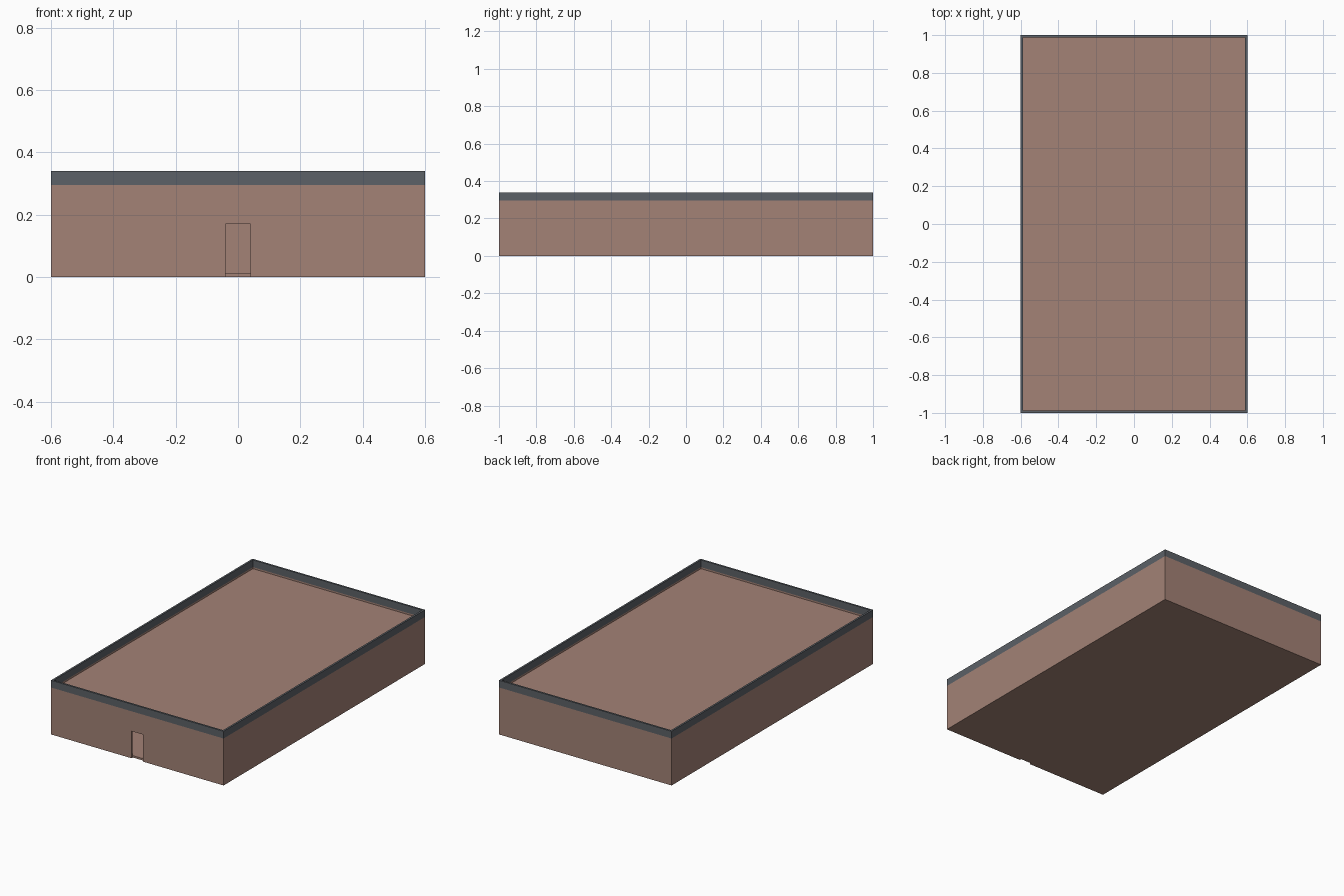
import bpy, bmesh

if "Cube" in bpy.data.objects:
    bpy.data.objects.remove(bpy.data.objects["Cube"])

HX, HY, T = 0.6, 1.0, 0.012      # half sizes and wall thickness
WALL_TOP, TOP = 0.295, 0.34      # top of brick walls, top of parapet


def material(name, rgb):
    m = bpy.data.materials.new(name)
    m.diffuse_color = (*rgb, 1)
    m.use_nodes = True
    m.node_tree.nodes["Principled BSDF"].inputs["Base Color"].default_value = m.diffuse_color
    return m


brick = material("dusty brick", (0.366, 0.223, 0.181))
slate = material("slate grey", (0.107, 0.120, 0.135))


def finish(name, bm, mat):
    bmesh.ops.recalc_face_normals(bm, faces=bm.faces)
    mesh = bpy.data.meshes.new(name)
    bm.to_mesh(mesh)
    bm.free()
    mesh.materials.append(mat)
    ob = bpy.data.objects.new(name, mesh)
    bpy.context.collection.objects.link(ob)
    return ob


def prism(name, outline, axis, lo, hi, mat):
    """Extrude a 2D outline along y or z, from lo to hi."""
    bm = bmesh.new()
    place = (lambda a, b: (a, lo, b)) if axis == "y" else (lambda a, b: (a, b, lo))
    face = bm.faces.new([bm.verts.new(place(a, b)) for a, b in outline])
    ext = bmesh.ops.extrude_face_region(bm, geom=[face])["geom"]
    move = (0, hi - lo, 0) if axis == "y" else (0, 0, hi - lo)
    bmesh.ops.translate(bm, vec=move, verts=[v for v in ext if isinstance(v, bmesh.types.BMVert)])
    return finish(name, bm, mat)


def rect(x, y):
    return [(-x, -y), (x, -y), (x, y), (-x, y)]


def ring(name, z0, z1, mat, sides):
    """Three-sided or four-sided wall band, thickness T."""
    bm = bmesh.new()
    loops = [[bm.verts.new((x, y, z)) for x, y in rect(HX - d, HY - d)]
             for d, z in ((0, z0), (0, z1), (T, z1), (T, z0))]
    for i in sides:
        j = (i + 1) % 4
        for a, b in zip(loops, loops[1:] + loops[:1]):
            bm.faces.new((a[i], a[j], b[j], b[i]))
    return finish(name, bm, mat)


# Side and back walls (the front has its own doorway profile)
ring("side_and_back_walls", 0, WALL_TOP, brick, (1, 2, 3))

# Front wall with a doorway open down to the ground
dx, dz = 0.04, 0.17
prism("front_wall", [(-HX, 0), (-dx, 0), (-dx, dz), (dx, dz), (dx, 0),
                     (HX, 0), (HX, WALL_TOP), (-HX, WALL_TOP)], "y", -HY, -HY + T, brick)

# Floor and flat roof between the walls
prism("floor", rect(HX - T, HY - T), "z", 0, 0.012, brick)
prism("roof", rect(HX - T, HY - T), "z", 0.273, 0.285, brick)

# Parapet band
ring("parapet", WALL_TOP, TOP, slate, range(4))
